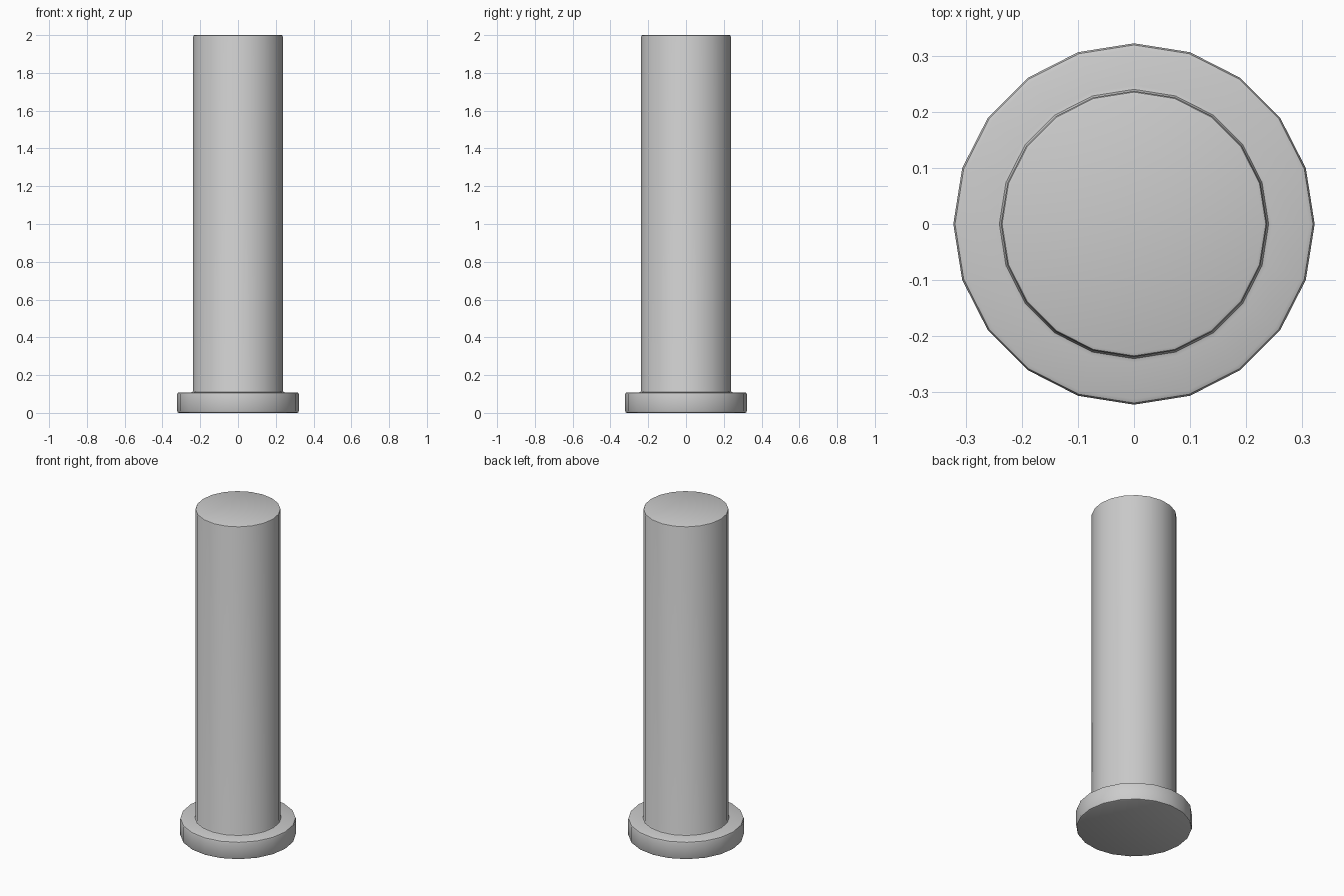
import bpy, bmesh, math

if "Cube" in bpy.data.objects:
    bpy.data.objects.remove(bpy.data.objects["Cube"])

SIDES = 20

# Half profile (radius, height): bevelled flange, small fillet, shaft, bevelled top
profile = [
    (0.312, 0.0), (0.319, 0.003), (0.322, 0.010),
    (0.322, 0.098), (0.319, 0.106), (0.312, 0.109),
    (0.247, 0.109), (0.240, 0.111), (0.237, 0.118),
    (0.237, 1.993), (0.235, 1.998), (0.230, 2.0),
]

# Flanged pin: rings joined with quads and capped at both ends
bm = bmesh.new()
rings = []
for r, z in profile:
    rings.append([bm.verts.new((r * math.cos(a), r * math.sin(a), z))
                  for a in (2 * math.pi * i / SIDES for i in range(SIDES))])
for low, high in zip(rings, rings[1:]):
    for i in range(SIDES):
        j = (i + 1) % SIDES
        bm.faces.new((low[i], low[j], high[j], high[i]))
bm.faces.new(rings[0][::-1])
bm.faces.new(rings[-1])
bmesh.ops.recalc_face_normals(bm, faces=bm.faces)

mesh = bpy.data.meshes.new("flanged_pin")
bm.to_mesh(mesh)
bm.free()
pin = bpy.data.objects.new("flanged_pin", mesh)
bpy.context.collection.objects.link(pin)

# Smooth sides, crisp caps
bpy.context.view_layer.objects.active = pin
pin.select_set(True)
bpy.ops.object.shade_smooth_by_angle(angle=math.radians(30))
